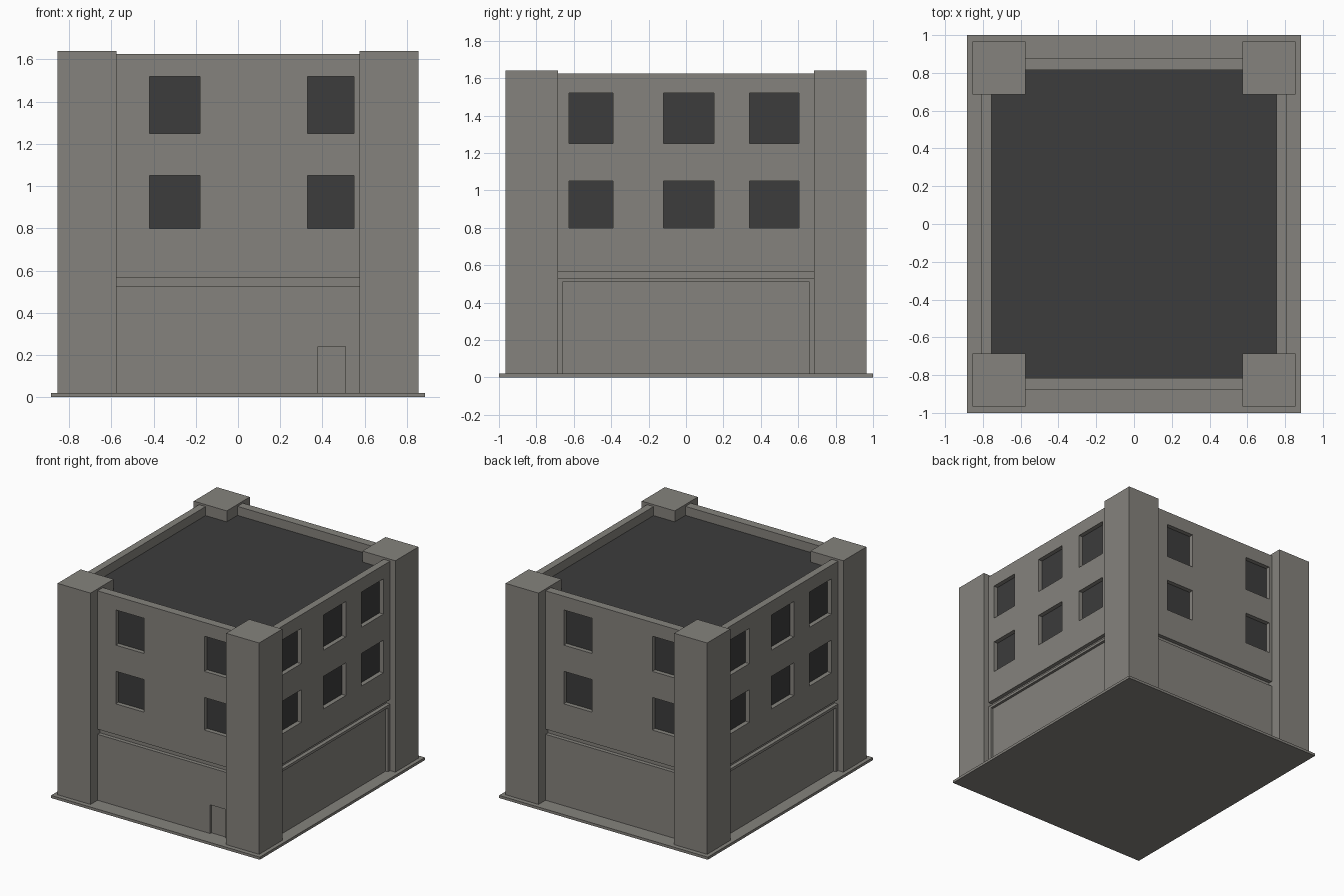
import bpy, bmesh
from mathutils import Matrix, Vector

if "Cube" in bpy.data.objects:
    bpy.data.objects.remove(bpy.data.objects["Cube"])


def material(name, rgb):
    m = bpy.data.materials.new(name)
    m.diffuse_color = (*rgb, 1)
    m.use_nodes = True
    m.node_tree.nodes["Principled BSDF"].inputs["Base Color"].default_value = m.diffuse_color
    return m


STONE = material("warm grey stone", (0.235, 0.226, 0.205))
DARK = material("dark grey", (0.045, 0.045, 0.045))


def boxes(name, bounds, mat):
    """One object made of axis-aligned boxes (x0, x1, y0, y1, z0, z1)."""
    bm = bmesh.new()
    for x0, x1, y0, y1, z0, z1 in bounds:
        centre = Vector(((x0 + x1) / 2, (y0 + y1) / 2, (z0 + z1) / 2))
        size = Matrix.Diagonal((abs(x1 - x0), abs(y1 - y0), z1 - z0, 1))
        bmesh.ops.create_cube(bm, size=1, matrix=Matrix.Translation(centre) @ size)
    me = bpy.data.meshes.new(name)
    bm.to_mesh(me)
    bm.free()
    me.materials.append(mat)
    ob = bpy.data.objects.new(name, me)
    bpy.context.collection.objects.link(ob)
    return ob


WX, WY = 0.81, 0.88          # outer wall planes
PX, PY = 0.575, 0.685        # inner edges of the corner pillars
FLOORS = ((0.80, 1.05), (1.25, 1.52))
END_WINDOWS = ((-0.42, -0.18), (0.33, 0.55))
SIDE_WINDOWS = ((-0.625, -0.39), (-0.12, 0.15), (0.34, 0.605))


def end_box(s, a, b, d0, d1, z0, z1):
    """Box between depths d0 and d1 of the front (s=1) or back (s=-1) wall."""
    return (s * a, s * b, -s * (WY - d0), -s * (WY - d1), z0, z1)


def side_box(s, a, b, d0, d1, z0, z1):
    """Same for the right (s=1) or left (s=-1) wall."""
    return (s * (WX - d0), s * (WX - d1), s * a, s * b, z0, z1)


cuts, panes = [], []
for s in (1, -1):
    # window recesses and panes; back and left repeat front and right, turned
    for spans, place in ((END_WINDOWS, end_box), (SIDE_WINDOWS, side_box)):
        for a, b in spans:
            for z0, z1 in FLOORS:
                cuts.append(place(s, a, b, -0.05, 0.04, z0, z1))
                panes.append(place(s, a, b, 0.034, 0.042, z0, z1))
    # groove above the ground floor
    cuts.append(end_box(s, -PX - 0.02, PX + 0.02, -0.05, 0.03, 0.525, 0.565))
    cuts.append(side_box(s, -PY - 0.02, PY + 0.02, -0.05, 0.03, 0.53, 0.565))
    # large sunk panel on the side walls
    cuts.append(side_box(s, -0.66, 0.66, -0.05, 0.02, 0.01, 0.51))
# front door recess
cuts.append(end_box(1, 0.38, 0.51, -0.05, 0.015, 0.01, 0.24))
# roof well inside the parapet
cuts.append((-0.755, 0.755, -0.815, 0.815, 1.55, 1.75))

# walls with all recesses cut out
walls = boxes("walls", [(-WX, WX, -WY, WY, 0.01, 1.625)], STONE)
cutter = boxes("recess_cutter", cuts, STONE)
mod = walls.modifiers.new("recesses", 'BOOLEAN')
mod.operation = 'DIFFERENCE'
mod.solver = 'EXACT'
mod.object = cutter
bpy.context.view_layer.update()
deps = bpy.context.evaluated_depsgraph_get()
cut_mesh = bpy.data.meshes.new_from_object(walls.evaluated_get(deps))
walls.modifiers.clear()
walls.data = cut_mesh
bpy.data.objects.remove(cutter)

boxes("window_panes", panes, DARK)
boxes("roof", [(-0.755, 0.755, -0.815, 0.815, 1.548, 1.556)], DARK)
boxes("base_plate", [(-0.885, 0.885, -1, 1, 0, 0.02)], STONE)

# corner pillars
boxes("corner_pillars",
      [(sx * PX, sx * 0.855, sy * PY, sy * 0.965, 0.01, 1.64)
       for sx in (1, -1) for sy in (1, -1)], STONE)
